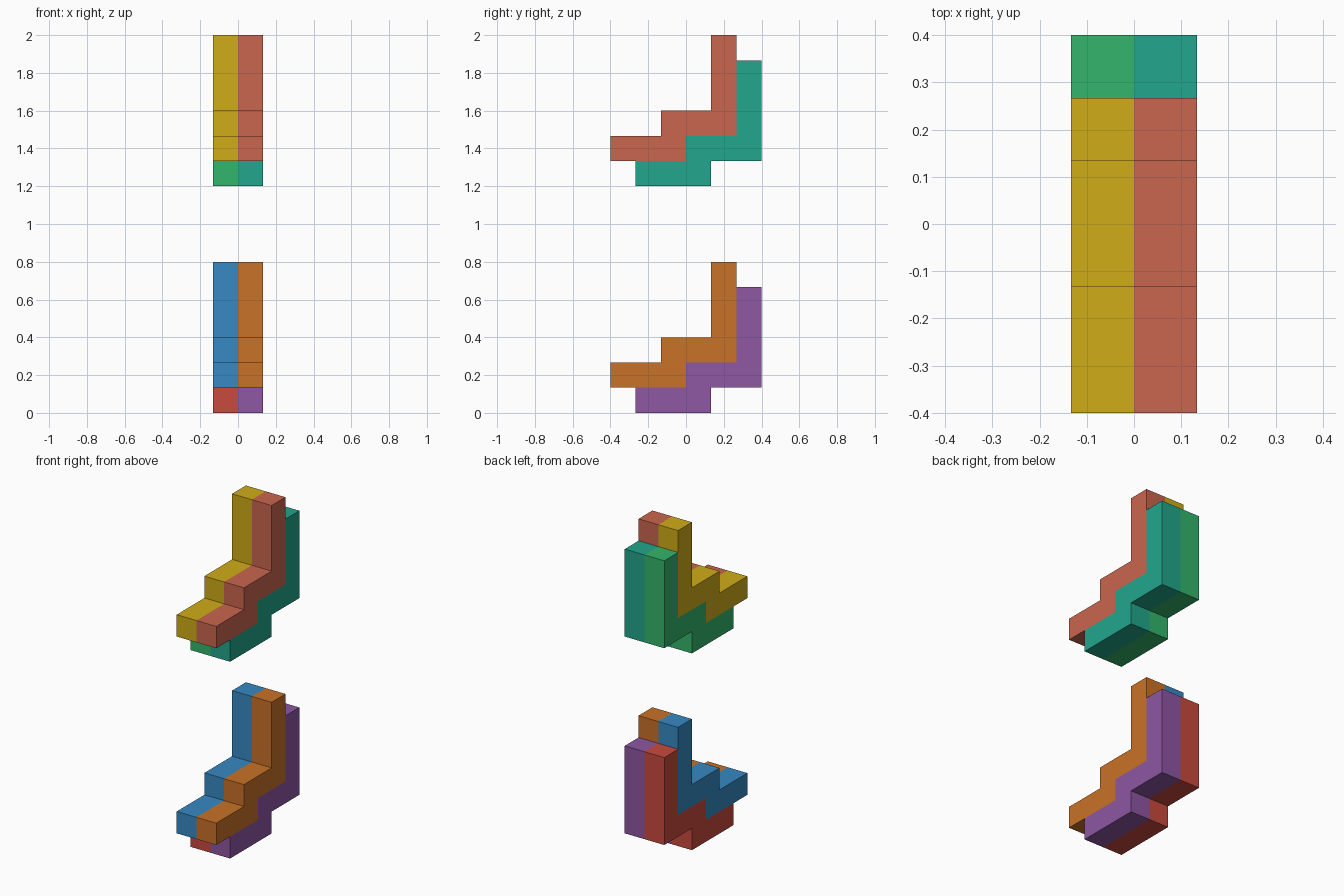
import bpy
import bmesh

if "Cube" in bpy.data.objects:
    bpy.data.objects.remove(bpy.data.objects["Cube"])

U = 0.4 / 3  # one cube of the puzzle-like grid

# Stepped side profile (y, z) in cube units
PROFILE = [(-3, 1), (0, 1), (0, 2), (2, 2), (2, 6),
           (1, 6), (1, 3), (-1, 3), (-1, 2), (-3, 2)]


def linear(c):
    return c / 12.92 if c <= 0.04045 else ((c + 0.055) / 1.055) ** 2.4


def material(name, code):
    mat = bpy.data.materials.new(name)
    rgb = [linear(int(code[i:i + 2], 16) / 255) for i in (0, 2, 4)]
    mat.diffuse_color = (*rgb, 1)
    mat.use_nodes = True
    mat.node_tree.nodes["Principled BSDF"].inputs["Base Color"].default_value = mat.diffuse_color
    return mat


def stepped_piece(name, x, dy, dz, color):
    """Extrude the side profile one cube wide, starting at x."""
    bm = bmesh.new()
    verts = [bm.verts.new((x * U, (y + dy) * U, (z + dz) * U)) for y, z in PROFILE]
    face = bm.faces.new(verts)
    extruded = bmesh.ops.extrude_face_region(bm, geom=[face])["geom"]
    bmesh.ops.translate(bm, vec=(U, 0, 0),
                        verts=[g for g in extruded if isinstance(g, bmesh.types.BMVert)])
    # the starting face stays as the second cap
    bmesh.ops.recalc_face_normals(bm, faces=bm.faces)
    mesh = bpy.data.meshes.new(name)
    bm.to_mesh(mesh)
    bm.free()
    mesh.materials.append(material(name + "_color", color))
    obj = bpy.data.objects.new(name, mesh)
    bpy.context.collection.objects.link(obj)


# Two identical stacks of four pieces: front pair, and back pair one step behind and below
STACKS = {
    "lower": (0, {"front": ("3789C3", "C97228"), "back": ("C94A3E", "8E57A3")}),
    "upper": (9, {"front": ("D0AC18", "C9664E"), "back": ("33B56B", "22A68C")}),
}
for stack, (height, rows) in STACKS.items():
    for row, colors in rows.items():
        shift = 1 if row == "back" else 0
        for side, x, color in zip(("left", "right"), (-1, 0), colors):
            stepped_piece(f"{stack}_{row}_{side}_piece", x, shift, height - shift, color)
